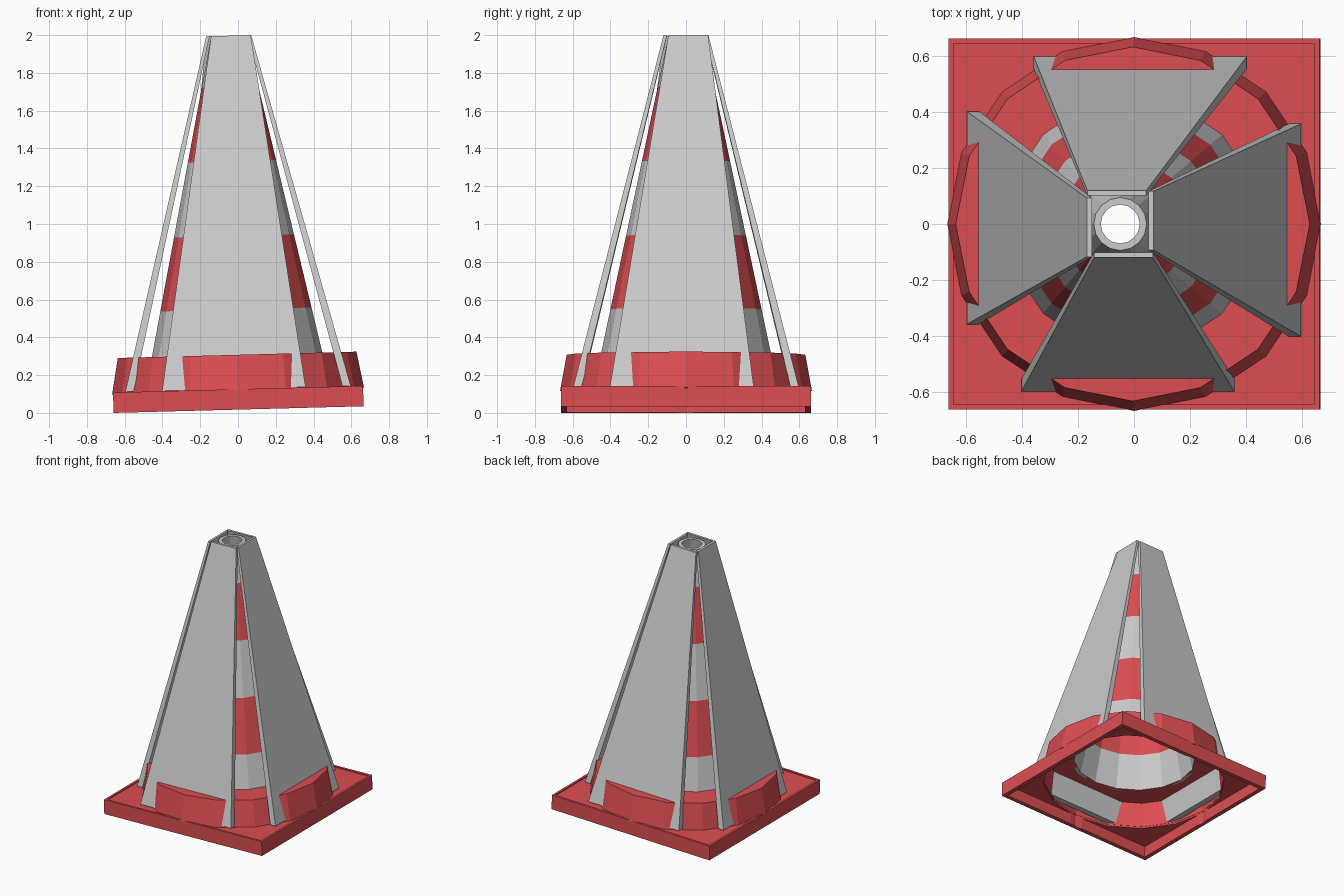
import bpy, bmesh
from math import cos, sin, pi
from mathutils import Matrix

if "Cube" in bpy.data.objects:
    bpy.data.objects.remove(bpy.data.objects["Cube"])

SIDES = 16
TILT = 0.0265           # the whole cone leans slightly to -x
PLACE = Matrix.Translation((0.003, 0, 0.0175)) @ Matrix.Rotation(-TILT, 4, 'Y')

red = bpy.data.materials.new("red_plastic")
red.diffuse_color = (0.72, 0.075, 0.085, 1)
red.use_nodes = True
red.node_tree.nodes["Principled BSDF"].inputs["Base Color"].default_value = red.diffuse_color
grey = bpy.data.materials.new("grey_band")
grey.diffuse_color = (0.55, 0.55, 0.55, 1)
grey.use_nodes = True
grey.node_tree.nodes["Principled BSDF"].inputs["Base Color"].default_value = grey.diffuse_color


def finish(name, bm, mats=()):
    bmesh.ops.recalc_face_normals(bm, faces=bm.faces)
    me = bpy.data.meshes.new(name)
    bm.to_mesh(me)
    bm.free()
    for m in mats:
        me.materials.append(m)
    ob = bpy.data.objects.new(name, me)
    bpy.context.collection.objects.link(ob)
    ob.matrix_world = PLACE
    return ob


def lathe(name, profile, mats, index=lambda i: 0):
    """Closed (radius, z) profile revolved into a ring."""
    bm = bmesh.new()
    rings = [[bm.verts.new((r * cos(2 * pi * k / SIDES), r * sin(2 * pi * k / SIDES), z))
              for k in range(SIDES)] for r, z in profile]
    for i, a in enumerate(rings):
        b = rings[(i + 1) % len(rings)]
        for k in range(SIDES):
            n = (k + 1) % SIDES
            bm.faces.new((a[k], a[n], b[n], b[k])).material_index = index(i)
    return finish(name, bm, mats)


def box(name, half, z0, z1, mats=()):
    bm = bmesh.new()
    bmesh.ops.create_cube(bm, size=1, matrix=Matrix.Translation((0, 0, (z0 + z1) / 2))
                          @ Matrix.Diagonal((2 * half, 2 * half, z1 - z0, 1)))
    return finish(name, bm, mats)


def cut(target, cutter):
    m = target.modifiers.new("cut", 'BOOLEAN')
    m.operation, m.solver, m.object = 'DIFFERENCE', 'EXACT', cutter
    cutter.hide_render = True
    cutter.hide_viewport = True


# Square base: hollow underneath, shallow rim on top, round opening
base = box("base_slab", 0.662, 0, 0.108, [red])
cut(base, box("cavity_cutter", 0.63, -0.1, 0.085))
cut(base, box("tray_cutter", 0.645, 0.1, 0.3))
bm = bmesh.new()
bmesh.ops.create_cone(bm, cap_ends=True, segments=SIDES, radius1=0.64, radius2=0.64, depth=1,
                      matrix=Matrix.Rotation(pi / 2, 4, 'Z'))
cut(base, finish("opening_cutter", bm))

# Collar: tapered wall with a flat top ring
lathe("collar", [(0.667, 0.098), (0.632, 0.29), (0.43, 0.29),
                 (0.43, 0.275), (0.612, 0.275), (0.638, 0.098)], [red])

# Hollow cone with alternating bands
levels = [0.275, 0.53, 0.92, 1.315, 1.71, 1.97]
radius = lambda z: 0.513 - 0.2125 * z
n = len(levels)
profile = [(radius(z), z) for z in levels] + [(radius(z) - 0.025, z) for z in reversed(levels)]


def band(i):
    j = i if i < n else 2 * n - 2 - i
    return 1 if j in (1, 3) else 0


lathe("cone", profile, [grey, red], band)

# Four flat panels leaning on the cone
for k, side in enumerate(("front", "right", "back", "left")):
    bm = bmesh.new()
    loops = []
    for cx, half, outer, inner, z in ((-0.022, 0.38, 0.597, 0.553, 0.11),
                                      (0.012, 0.105, 0.119, 0.101, 1.98)):
        loops.append([bm.verts.new((x, -y, z)) for x, y in
                      ((cx - half, outer), (cx + half, outer),
                       (cx + half, inner), (cx - half, inner))])
    lo, hi = loops
    bm.faces.new(lo)
    bm.faces.new(hi)
    for i in range(4):
        j = (i + 1) % 4
        bm.faces.new((lo[i], lo[j], hi[j], hi[i]))
    bmesh.ops.rotate(bm, verts=bm.verts, matrix=Matrix.Rotation(k * pi / 2, 3, 'Z'))
    finish(side + "_panel", bm)
